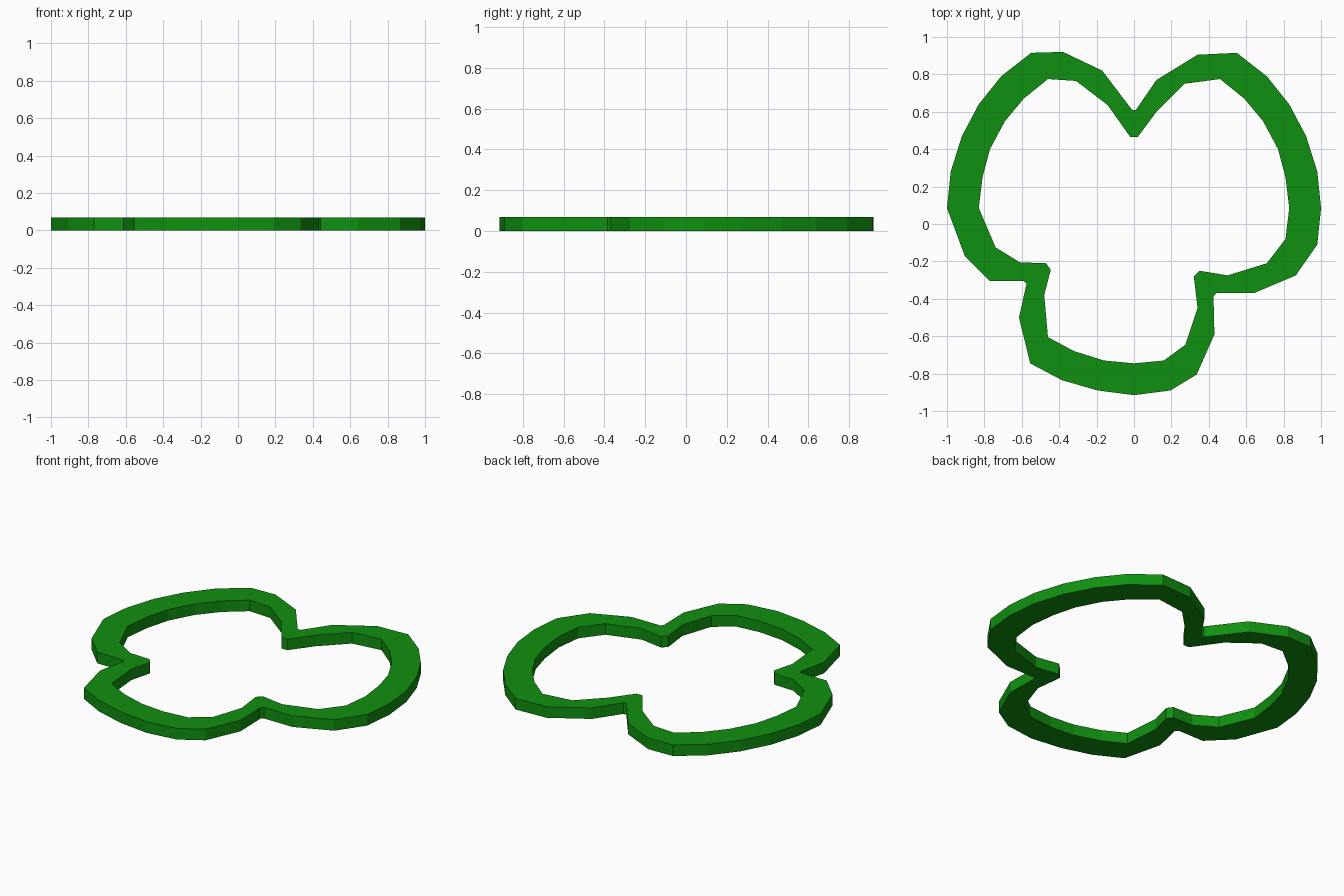
import bpy, bmesh

HEIGHT = 0.07

# Each station of the band: (outer x, outer y, inner x, inner y), going clockwise
side_arc = [
    (0.55, 0.915, 0.46, 0.775), (0.71, 0.79, 0.59, 0.67),
    (0.83, 0.64, 0.69, 0.55), (0.92, 0.47, 0.77, 0.40),
    (0.98, 0.28, 0.81, 0.25), (1.0, 0.085, 0.83, 0.085),
]
bottom_arc = [(0.195, -0.89, 0.16, -0.73), (0.0, -0.915, 0.0, -0.745)]
top_right = [(0.01, 0.61, 0.02, 0.465), (0.12, 0.77, 0.12, 0.60),
             (0.34, 0.905, 0.27, 0.75)]
right_notch = [
    (0.98, -0.11, 0.81, -0.08), (0.865, -0.275, 0.71, -0.21),
    (0.64, -0.37, 0.50, -0.275), (0.44, -0.37, 0.35, -0.25),
    (0.425, -0.385, 0.32, -0.28), (0.43, -0.59, 0.34, -0.45),
    (0.335, -0.805, 0.275, -0.645),
]
left_notch = [
    (-0.385, -0.835, -0.32, -0.68), (-0.555, -0.745, -0.46, -0.605),
    (-0.615, -0.50, -0.48, -0.38), (-0.575, -0.32, -0.445, -0.245),
    (-0.59, -0.305, -0.47, -0.21), (-0.77, -0.305, -0.61, -0.205),
    (-0.905, -0.17, -0.74, -0.125),
]
top_left = [(-0.38, 0.92, -0.31, 0.765), (-0.17, 0.82, -0.14, 0.635),
            (-0.01, 0.61, -0.02, 0.465)]


def mirrored(stations):
    return [(-a, b, -c, d) for a, b, c, d in reversed(stations)]


stations = (top_right + side_arc + right_notch + bottom_arc
            + mirrored(bottom_arc[:1]) + left_notch
            + mirrored(side_arc) + top_left)

# Sweep a rectangular section through the stations into a closed ring
bm = bmesh.new()
rings = []
for ox, oy, ix, iy in stations:
    section = [(ox, oy, 0), (ox, oy, HEIGHT), (ix, iy, HEIGHT), (ix, iy, 0)]
    rings.append([bm.verts.new(p) for p in section])
for i, ring in enumerate(rings):
    following = rings[(i + 1) % len(rings)]
    for k in range(4):
        n = (k + 1) % 4
        bm.faces.new((ring[k], ring[n], following[n], following[k]))
bmesh.ops.recalc_face_normals(bm, faces=bm.faces)

mesh = bpy.data.meshes.new("clover_band")
bm.to_mesh(mesh)
bm.free()
band = bpy.data.objects.new("clover_band", mesh)
bpy.context.collection.objects.link(band)

# Dark green finish
green = bpy.data.materials.new("green")
green.diffuse_color = (0.005, 0.28, 0.005, 1)
mesh.materials.append(green)
